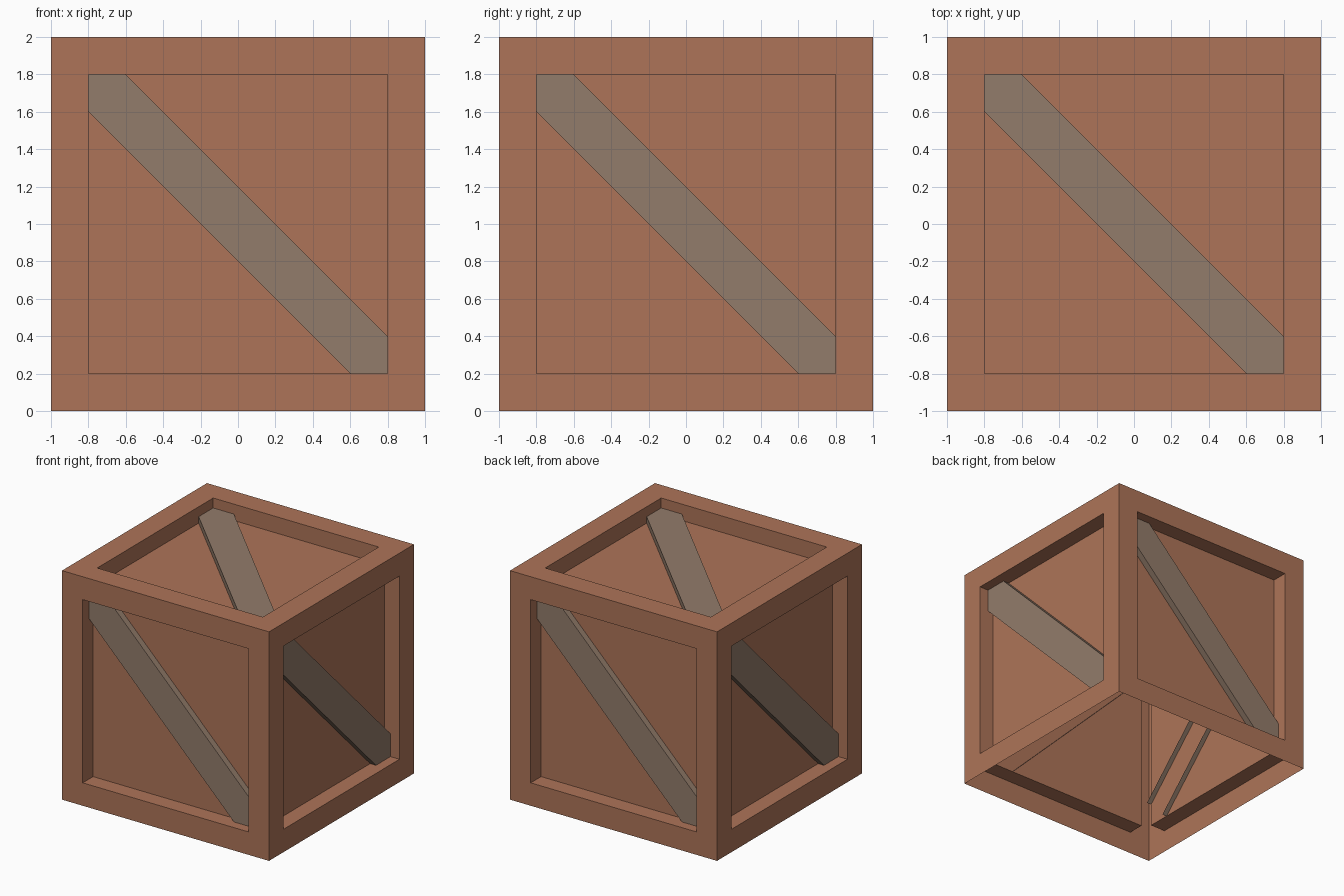
import bpy, bmesh
from math import pi
from mathutils import Matrix, Vector

if "Cube" in bpy.data.objects:
    bpy.data.objects.remove(bpy.data.objects["Cube"])

PANEL = 0.857                    # panel distance from the crate centre
BRACE_OUT, BRACE_IN = 0.913, 0.813


def material(name, rgb):
    m = bpy.data.materials.new(name)
    m.diffuse_color = (*rgb, 1)
    m.use_nodes = True
    m.node_tree.nodes["Principled BSDF"].inputs["Base Color"].default_value = m.diffuse_color
    return m


def finish(name, bm, mat):
    mesh = bpy.data.meshes.new(name)
    bm.to_mesh(mesh)
    bm.free()
    ob = bpy.data.objects.new(name, mesh)
    mesh.materials.append(mat)
    bpy.context.collection.objects.link(ob)
    return ob


wood = material("red_wood", (0.42, 0.175, 0.098))
grey_wood = material("grey_wood", (0.29, 0.20, 0.145))

# Crate shell: open-bottomed cube with a recessed panel on each remaining side
bm = bmesh.new()
bmesh.ops.create_cube(bm, size=2)
bottom = [f for f in bm.faces if f.normal.z < -0.5]
bmesh.ops.delete(bm, geom=bottom, context='FACES_ONLY')
sides = list(bm.faces)
bmesh.ops.inset_individual(bm, faces=sides, thickness=0.2, use_even_offset=True)
panels = bmesh.ops.extrude_discrete_faces(bm, faces=sides)["faces"]
for f in panels:
    f.normal_update()
    bmesh.ops.translate(bm, verts=f.verts, vec=f.normal * (PANEL - 1))
bmesh.ops.translate(bm, verts=bm.verts, vec=(0, 0, 1))
finish("crate_shell", bm, wood)

# Diagonal brace outline as seen from outside a side (u right, v up)
OUTLINE = [(-.8, .8), (-.8, .6), (.6, -.8), (.8, -.8), (.8, -.6), (-.6, .8)]


def brace(name, matrix):
    bm = bmesh.new()
    outer = [bm.verts.new((u, -BRACE_OUT, v)) for u, v in OUTLINE]
    bm.faces.new(outer)
    # Long edges only; they pass through the panel, leaving the back open
    for a, b in ((1, 2), (4, 5)):
        back = [bm.verts.new((OUTLINE[i][0], -BRACE_IN, OUTLINE[i][1])) for i in (a, b)]
        bm.faces.new((outer[b], outer[a], back[0], back[1]))
    bm.transform(Matrix.Translation(Vector((0, 0, 1))) @ matrix)
    finish(name, bm, grey_wood)


# Braces on the four walls and the top
for i, side in enumerate(("front", "right", "back", "left")):
    brace(side + "_brace", Matrix.Rotation(i * pi / 2, 4, 'Z'))
brace("top_brace", Matrix.Rotation(-pi / 2, 4, 'X'))
